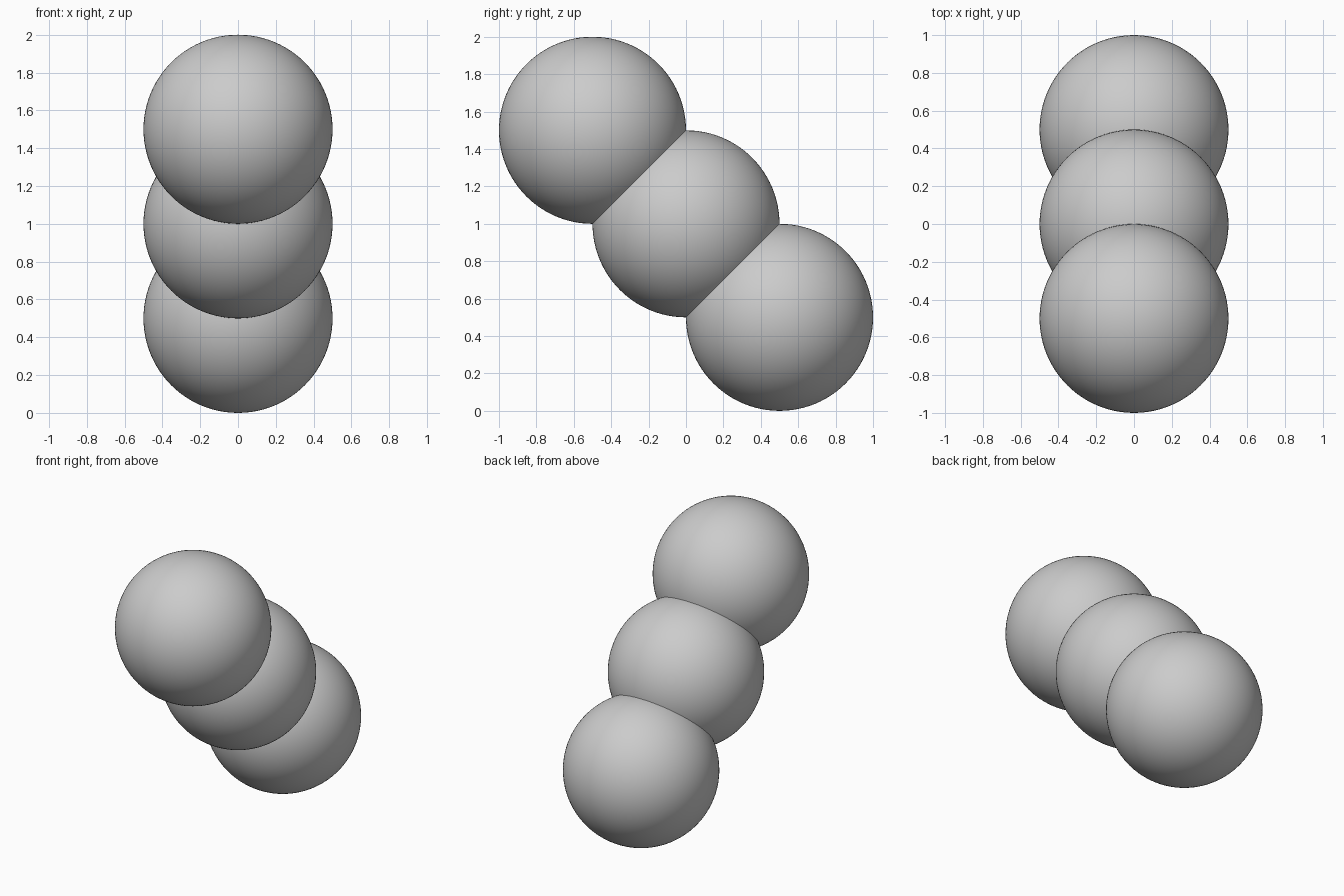
import bpy

# Remove the default cube
cube = bpy.data.objects.get("Cube")
if cube:
    bpy.data.objects.remove(cube, do_unlink=True)

# Single grey material
GREY = (0.6, 0.6, 0.6, 1.0)
grey = bpy.data.materials.new("neutral grey")
grey.use_nodes = True
grey.diffuse_color = GREY
grey.node_tree.nodes["Principled BSDF"].inputs["Base Color"].default_value = GREY

RADIUS = 0.5


def add_ball(name, y, z):
    bpy.ops.mesh.primitive_uv_sphere_add(
        segments=96, ring_count=48, radius=RADIUS, location=(0, y, z))
    ball = bpy.context.object
    ball.name = name
    ball.data.name = name
    ball.data.materials.append(grey)
    bpy.ops.object.shade_smooth()
    return ball


# Three overlapping balls stepping down from front to back
for step, name in enumerate(("front_upper_ball", "middle_ball", "rear_lower_ball")):
    offset = (step - 1) * RADIUS
    add_ball(name, offset, 2 * RADIUS - offset)
